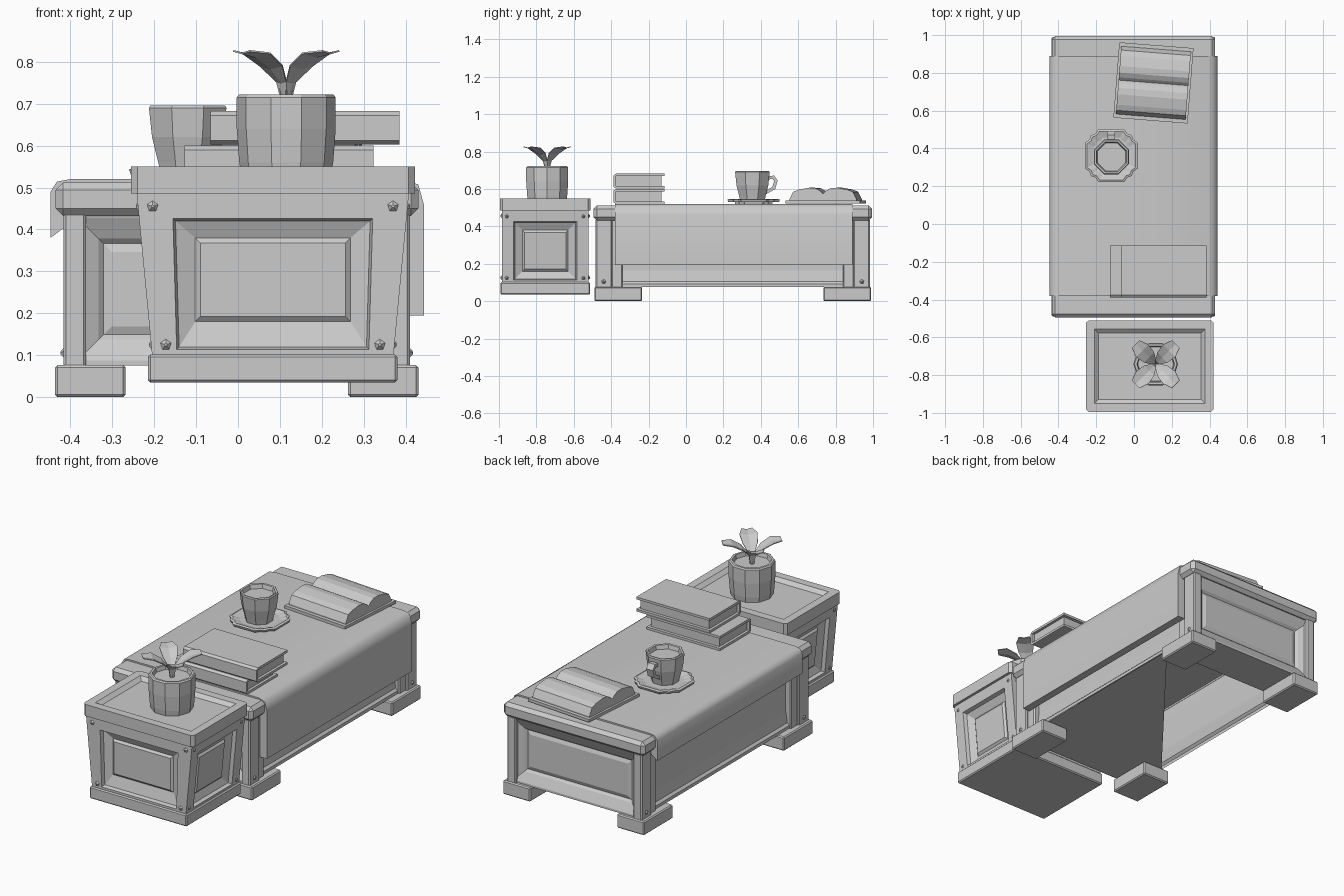
import bpy, bmesh
from math import sin, cos, pi, radians
from mathutils import Vector, Matrix

if "Cube" in bpy.data.objects:
    bpy.data.objects.remove(bpy.data.objects["Cube"])


def finish(name, bm, bevel=0):
    bmesh.ops.recalc_face_normals(bm, faces=bm.faces[:])
    me = bpy.data.meshes.new(name)
    bm.to_mesh(me)
    bm.free()
    ob = bpy.data.objects.new(name, me)
    bpy.context.collection.objects.link(ob)
    if bevel:
        m = ob.modifiers.new("bevel", 'BEVEL')
        m.width, m.segments = bevel, 1
    return ob


def cube_bm(x, y, z):
    bm = bmesh.new()
    bmesh.ops.create_cube(bm, size=1)
    for v in bm.verts:
        v.co = [sum(r) / 2 + c * (r[1] - r[0]) for r, c in zip((x, y, z), v.co)]
    bm.normal_update()
    return bm


def box(name, x, y, z, bevel=0):
    return finish(name, cube_bm(x, y, z), bevel)


def inset(bm, faces, steps):
    for t, d in steps:
        bmesh.ops.inset_individual(bm, faces=faces, thickness=t, depth=d, use_even_offset=True)


def loft(name, ring, levels, loc):
    """Stack scaled copies of a ring at given heights, capped at both ends."""
    bm = bmesh.new()
    rows = [[bm.verts.new((loc[0] + p[0] * s, loc[1] + p[1] * s, z)) for p in ring] for s, z in levels]
    n = len(ring)
    for a, b in zip(rows, rows[1:]):
        for i in range(n):
            bm.faces.new((a[i], a[(i + 1) % n], b[(i + 1) % n], b[i]))
    bm.faces.new(rows[0][::-1])
    bm.faces.new(rows[-1])
    return finish(name, bm)


def extrude(name, pts, axis, a, b):
    """Extrude a closed profile along x (points are y,z) or y (points are x,z)."""
    bm = bmesh.new()
    put = (lambda p, t: (t, p[0], p[1])) if axis == 'x' else (lambda p, t: (p[0], t, p[1]))
    f = bm.faces.new([bm.verts.new(put(p, a)) for p in pts])
    g = bmesh.ops.extrude_face_region(bm, geom=[f])
    vs = [e for e in g['geom'] if isinstance(e, bmesh.types.BMVert)]
    bmesh.ops.translate(bm, verts=vs, vec=(b - a, 0, 0) if axis == 'x' else (0, b - a, 0))
    return finish(name, bm)


def polygon(n, phase):
    return [(cos(2 * pi * i / n + phase), sin(2 * pi * i / n + phase)) for i in range(n)]


def rivet(loc, normal):
    bm = bmesh.new()
    rot = Vector(normal).to_track_quat('Z', 'Y').to_matrix().to_4x4()
    bmesh.ops.create_cone(bm, cap_ends=True, segments=5, radius1=.016, radius2=.004, depth=.01,
                          matrix=Matrix.Translation(loc) @ rot)
    finish("rivet", bm)


# --- Coffee table: top, panelled body, posts and feet ---
CY = .25
box("table_top", (-.435, .43), (-.495, .995), (.432, .512), .018)
bm = cube_bm((-.395, .39), (-.47, .97), (.075, .44))
bmesh.ops.delete(bm, geom=[f for f in bm.faces if f.normal.z < -.5], context='FACES_ONLY')
ends = [f for f in bm.faces if abs(f.normal.y) > .5]
sides = [f for f in bm.faces if abs(f.normal.x) > .5]
inset(bm, ends, [(.012, 0), (.05, -.025), (.012, -.012), (.02, .008)])
inset(bm, sides, [(.018, 0), (.012, -.012), (.06, -.01)])
finish("table_body", bm)

# underside: both ends closed, the middle half covered
bm = bmesh.new()
for pts in (((-.39, -.47), (.385, -.47), (.385, -.24), (-.39, -.24)),
            ((-.39, .73), (.385, .73), (.385, .97), (-.39, .97)),
            ((.385, -.24), (.385, .73), (-.39, -.24))):
    bm.faces.new([bm.verts.new((x, y, .076)) for x, y in pts])
finish("table_underside", bm)

for sx in (-1, 1):
    for sy in (-1, 1):
        def rx(a, b):
            return tuple(sorted((sx * a - .003, sx * b - .003)))

        def ry(a, b):
            return tuple(sorted((CY + sy * a, CY + sy * b)))
        box("table_foot", rx(.265, .433), ry(.485, .74), (0, .077), .006)
        box("table_post", rx(.36, .413), ry(.645, .733), (.07, .44), .006)
        box("table_pilaster", rx(.36, .402), ry(.59, .65), (.07, .44), .006)
        rivet((sx * .415 - .003, CY + sy * .69, .105), (sx, 0, 0))

# --- Draped cloth, hanging lower on the right ---
cloth = extrude("cloth", [(-.447, .38), (-.447, .49), (-.432, .514), (-.4, .52), (.05, .52), (.395, .52),
                          (.43, .507), (.443, .46), (.443, .195), (.4, .195), (.4, .505),
                          (-.4, .505), (-.4, .415)], 'y', -.38, .89)
bpy.ops.object.select_all(action='DESELECT')
cloth.select_set(True)
bpy.context.view_layer.objects.active = cloth
bpy.ops.object.shade_smooth_by_angle(angle=radians(70))

# --- Side stand: base, flared panelled body, tray top ---
SX, SY = .083, -.753


def flare(z):
    return -.012 + .042 * (z - .05) / .44


box("stand_base", (-.215, .38), (-.993, -.513), (.035, .102), .006)
bm = cube_bm((SX - .295, SX + .295), (-.985, -.52), (.05, .49))
inset(bm, [f for f in bm.faces if abs(f.normal.z) < .5], [(.064, 0), (.006, -.02), (.04, -.018), (.012, .01)])
for v in bm.verts:
    dx = v.co.x - SX
    if abs(dx) > .24:
        v.co.x += flare(v.co.z) * (1 if dx > 0 else -1)
    elif abs(dx) > .22:
        v.co.x += .3 * flare(v.co.z) * (1 if dx > 0 else -1)
    if .12 < v.co.z < .2 and abs(dx) < .2:
        v.co.z += .02
finish("stand_body", bm)
bm = cube_bm((-.255, .422), (-.995, -.51), (.486, .55))
inset(bm, [f for f in bm.faces if f.normal.z > .5], [(.045, 0), (.022, -.018)])
bmesh.ops.bevel(bm, geom=[e for e in bm.edges if abs(e.verts[0].co.z - e.verts[1].co.z) > .05],
                offset=.015, segments=1, affect='EDGES')
finish("stand_top", bm)
for s in (-1, 1):
    for z in (.455, .125):
        edge = .295 + flare(z)
        for yo in (-1, 1):
            rivet((SX + s * (edge - .035), SY + yo * .235, z), (0, yo, 0))
            rivet((SX + s * edge, SY + yo * .205, z), (s, 0, 0))

# --- Potted plant ---
PX, PY = .115, -.742
loft("plant_pot", polygon(10, 0), [(.107, .53), (.112, .56), (.118, .64), (.118, .715), (.112, .722),
                                   (.1, .722), (.095, .7)], (PX, PY))
for k in range(4):
    a = pi / 4 + k * pi / 2
    bm = bmesh.new()
    rows = []
    for d, z, w in ((.0, .695, .01), (.014, .75, .016), (.05, .785, .038), (.1, .813, .046), (.15, .822, .028)):
        rows.append([bm.verts.new((PX + d * cos(a) - o * w * sin(a), PY + d * sin(a) + o * w * cos(a),
                                   z + abs(o) * w * .2)) for o in (-1, 0, 1)])
    for r, q in zip(rows, rows[1:]):
        for i in (0, 1):
            bm.faces.new((r[i], r[i + 1], q[i + 1], q[i]))
    leaf = finish("plant_leaf", bm)
    leaf.modifiers.new("thickness", 'SOLIDIFY').thickness = .004

# --- Stacked closed books, spine towards the front ---
for x, z in ((-.127, .52), (-.065, .602)):
    X = (x, x + .45)
    extrude("closed_book_cover", [(-.375, z), (-.115, z), (-.115, z + .013), (-.375, z + .013), (-.375, z + .067),
                                  (-.115, z + .067), (-.115, z + .08), (-.375, z + .08), (-.388, z + .07),
                                  (-.388, z + .01)], 'x', *X)
    box("closed_book_pages", (x + .015, x + .435), (-.376, -.132), (z + .012, z + .068))

# --- Open book, turned slightly ---
half = [(0, .575), (.015, .59), (.04, .604), (.075, .607), (.13, .597), (.16, .585), (.18, .545),
        (.18, .536), (0, .536)]
parts = [extrude("open_book_cover", [(-.2, .522), (.2, .522), (.2, .538), (-.2, .538)], 'x', -.197, .197)]
for s in (-1, 1):
    parts.append(extrude("open_book_pages", [(s * y, z) for y, z in half], 'x', -.185, .185))
for p in parts:
    p.location = (.103, .747, 0)
    p.rotation_euler.z = radians(-4.5)

# --- Cup and saucer ---
corner = [(.14, -.068), (.14, .068), (.116, .085), (.108, .108), (.085, .116)]
ring = []
for k in range(4):
    for x, y in corner:
        c, s = cos(k * pi / 2), sin(k * pi / 2)
        ring.append((x * c - y * s, x * s + y * c))
loft("saucer", ring, [(.7, .518), (.72, .53), (.97, .531), (1, .543), (.92, .547), (.68, .537)], (-.12, .362))
loft("cup", polygon(8, pi / 8), [(.07, .535), (.076, .56), (.092, .62), (.1, .69), (.096, .696),
                                 (.086, .694), (.08, .672)], (-.12, .355))
extrude("cup_handle", [(.43, .668), (.472, .672), (.49, .645), (.477, .6), (.42, .568), (.42, .588),
                       (.461, .61), (.471, .642), (.463, .654), (.43, .65)], 'x', -.14, -.1)
